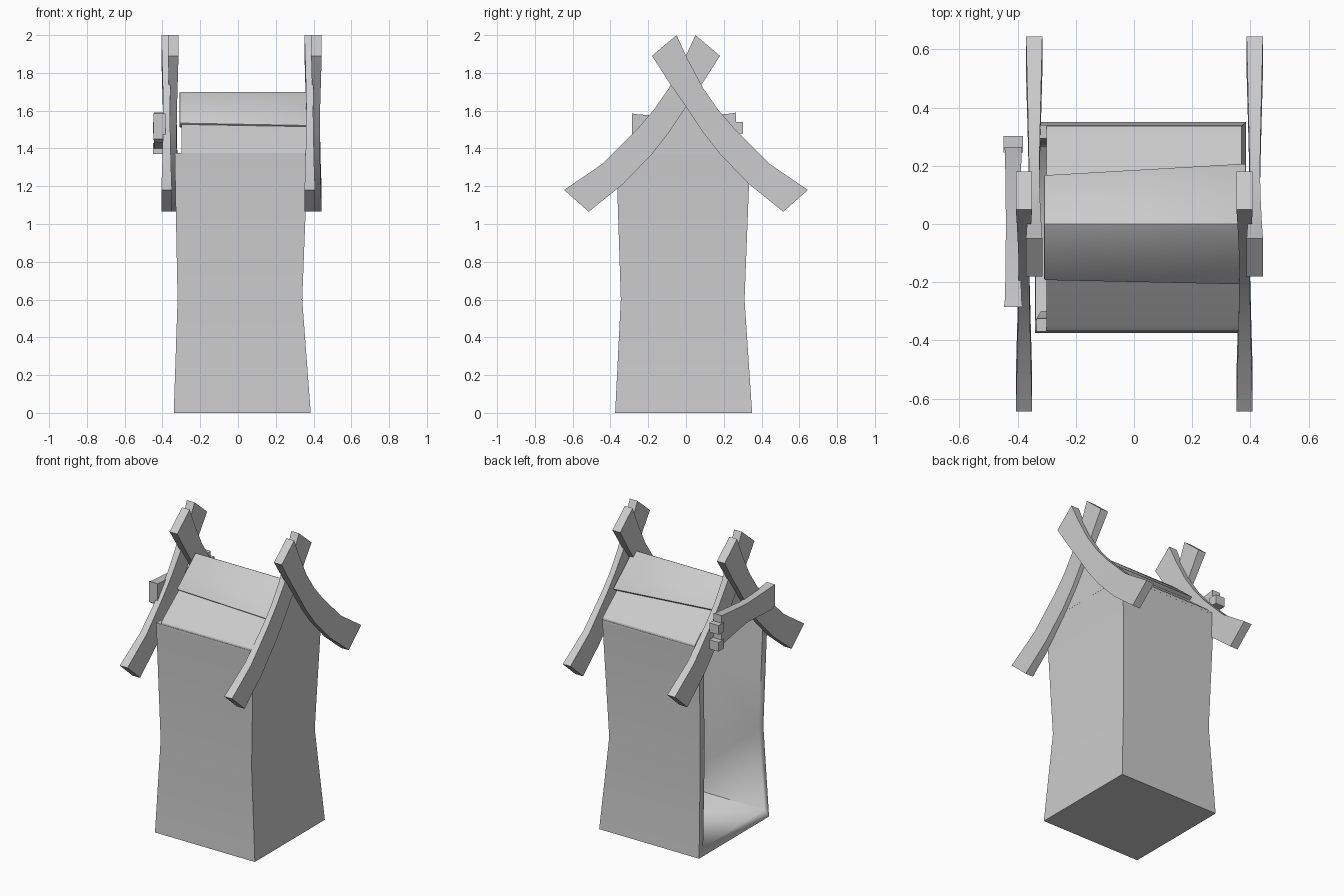
import bpy
import bmesh
from math import radians

old = bpy.data.objects.get("Cube")
if old:
    bpy.data.objects.remove(old, do_unlink=True)

grey = bpy.data.materials.new("plain_grey")
grey.use_nodes = True
grey.diffuse_color = (0.6, 0.6, 0.6, 1)
grey.node_tree.nodes["Principled BSDF"].inputs["Base Color"].default_value = (0.6, 0.6, 0.6, 1)


def loft(name, rings, bevel=0.0, angle=30):
    """Skin a list of equal-length point rings and close both ends."""
    bm = bmesh.new()
    loops = [[bm.verts.new(p) for p in ring] for ring in rings]
    n = len(loops[0])
    for a, b in zip(loops, loops[1:]):
        for i in range(n):
            j = (i + 1) % n
            bm.faces.new((a[i], a[j], b[j], b[i]))
    bm.faces.new(loops[0][::-1])
    bm.faces.new(loops[-1])
    bmesh.ops.recalc_face_normals(bm, faces=bm.faces)
    mesh = bpy.data.meshes.new(name)
    bm.to_mesh(mesh)
    bm.free()
    mesh.materials.append(grey)
    obj = bpy.data.objects.new(name, mesh)
    bpy.context.collection.objects.link(obj)
    bpy.ops.object.select_all(action='DESELECT')
    obj.select_set(True)
    bpy.context.view_layer.objects.active = obj
    if bevel:
        mod = obj.modifiers.new("soft_edges", 'BEVEL')
        mod.width = bevel
        mod.segments = 2
        bpy.ops.object.modifier_apply(modifier=mod.name)
    bpy.ops.object.shade_smooth_by_angle(angle=radians(angle))
    return obj


def rect(x0, x1, y0, y1, z):
    return [(x0, y0, z), (x1, y0, z), (x1, y1, z), (x0, y1, z)]


def box(name, x0, x1, y0, y1, z0, z1, bevel=0.0):
    return loft(name, [rect(x0, x1, y0, y1, z) for z in (z0, z1)], bevel)


# Waisted body, hollow and open on its right side
levels = [(-0.34, 0.385, -0.375, 0.35, 0.0),
          (-0.32, 0.34, -0.345, 0.31, 0.6),
          (-0.335, 0.37, -0.37, 0.34, 1.375)]
body = loft("body", [rect(*l) for l in levels])
wall = 0.045
inner = [rect(-0.6, x1 - wall, y0 + wall, y1 - wall, z)
         for (x0, x1, y0, y1, _), z in zip(levels, (0.06, 0.6, 1.4))]
cutter = loft("hollow_cutter", inner)
cutter.hide_render = True
bpy.context.view_layer.objects.active = body
cut = body.modifiers.new("hollow", 'BOOLEAN')
cut.operation = 'DIFFERENCE'
cut.solver = 'EXACT'
cut.object = cutter
bpy.ops.object.modifier_apply(modifier=cut.name)
bpy.data.objects.remove(cutter, do_unlink=True)

# Lower roof, a gable block with softened eaves
gable = [(-0.37, 1.365), (-0.365, 1.385), (-0.345, 1.405), (-0.005, 1.665),
         (0.315, 1.405), (0.335, 1.385), (0.34, 1.365)]
loft("lower_roof", [[(x, y, z) for y, z in gable] for x in (-0.3, 0.37)])


# Upper roof cap with uneven eaves
def cap_ring(x, front, back):
    top = 1.7
    outer = [(y, top - 0.85 * abs(y)) for y in (front, 0, back)]
    under = [(back - 0.035, outer[2][1] - 0.025), (0, top - 0.05),
             (front + 0.035, outer[0][1] - 0.025)]
    return [(x, y, z) for y, z in outer + under]


loft("upper_roof", [cap_ring(-0.31, -0.195, 0.17), cap_ring(0.385, -0.21, 0.21)], 0.006)

# Crossed gable beams: curved, flared at both ends
upper_edge = [(-0.05, 2.0), (0.01, 1.87), (0.09, 1.72), (0.17, 1.605),
              (0.26, 1.5), (0.44, 1.32), (0.645, 1.18)]
lower_edge = [(-0.18, 1.89), (-0.09, 1.75), (0.0, 1.62), (0.09, 1.485),
              (0.18, 1.37), (0.335, 1.21), (0.515, 1.065)]
half_thick = [0.028, 0.024, 0.02, 0.018, 0.019, 0.023, 0.028]


def beam(name, x, side):
    rings = []
    for (uy, uz), (ly, lz), t in zip(upper_edge, lower_edge, half_thick):
        rings.append([(x - t, side * uy, uz), (x + t, side * uy, uz),
                      (x + t, side * ly, lz), (x - t, side * ly, lz)])
    loft(name, rings)


for label, shift in (("right", 0.0), ("left", 0.758)):
    beam(label + "_beam_to_back", -0.343 + shift, 1)
    beam(label + "_beam_to_front", -0.378 + shift, -1)

# Sign board over the opening, waisted in the middle, with end prongs
stations = [(-0.285, 0.032, 1.45, 1.585), (-0.255, 0.028, 1.43, 1.58),
            (0.0, 0.025, 1.44, 1.565), (0.24, 0.028, 1.4, 1.585),
            (0.265, 0.03, 1.4, 1.59)]
loft("sign_board", [[(-0.415 - t, y, a), (-0.415 + t, y, a),
                     (-0.415 + t, y, b), (-0.415 - t, y, b)]
                    for y, t, a, b in stations])
for i, z in enumerate((1.37, 1.48)):
    box("sign_prong_%d" % (i + 1), -0.449, -0.381, 0.245, 0.303, z, z + 0.06)
